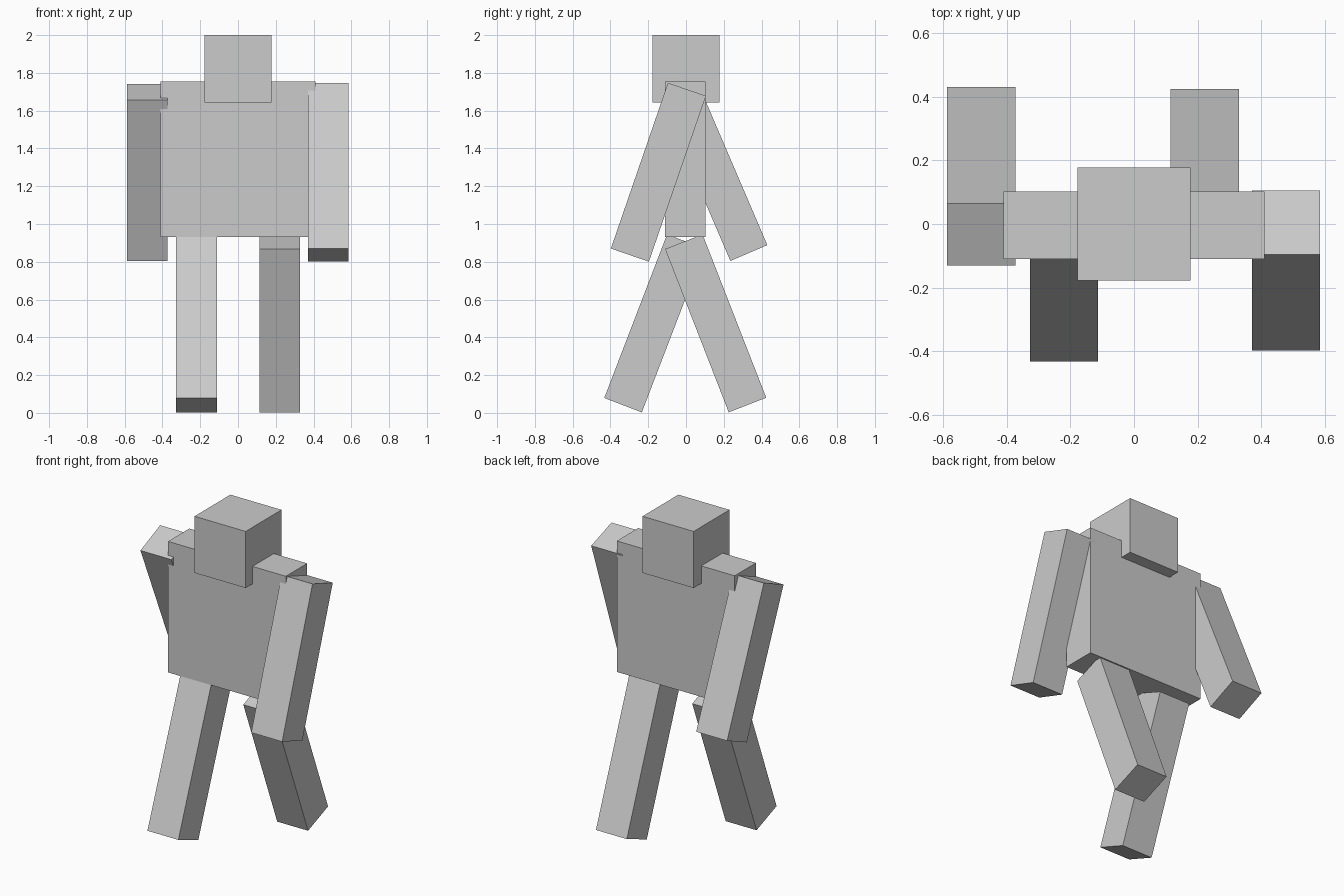
import bpy
from math import radians

if "Cube" in bpy.data.objects:
    bpy.data.objects.remove(bpy.data.objects["Cube"])


def box(name, center, size, tilt=0.0):
    """Box of the given size, tilted in degrees about the x axis."""
    bpy.ops.mesh.primitive_cube_add(size=1, location=center)
    ob = bpy.context.object
    ob.name = name
    ob.scale = size
    bpy.ops.object.transform_apply(location=False, rotation=False, scale=True)
    ob.rotation_euler.x = radians(tilt)
    return ob


# Head and body
box("head", (0, 0, 1.822), (0.356, 0.356, 0.356))
box("torso", (0, -0.004, 1.342), (0.82, 0.212, 0.824))

# Limbs in mid-stride: name, centre, tilt
LIMB = (0.215, 0.213, 0.928)
for name, center, tilt in [
    ("right_arm", (-0.48, 0.150, 1.273), 23.2),
    ("left_arm", (0.478, -0.146, 1.274), -19.0),
    ("right_leg", (-0.22, -0.167, 0.474), -21.0),
    ("left_leg", (0.222, 0.157, 0.474), 21.3),
]:
    box(name, center, LIMB, tilt)
